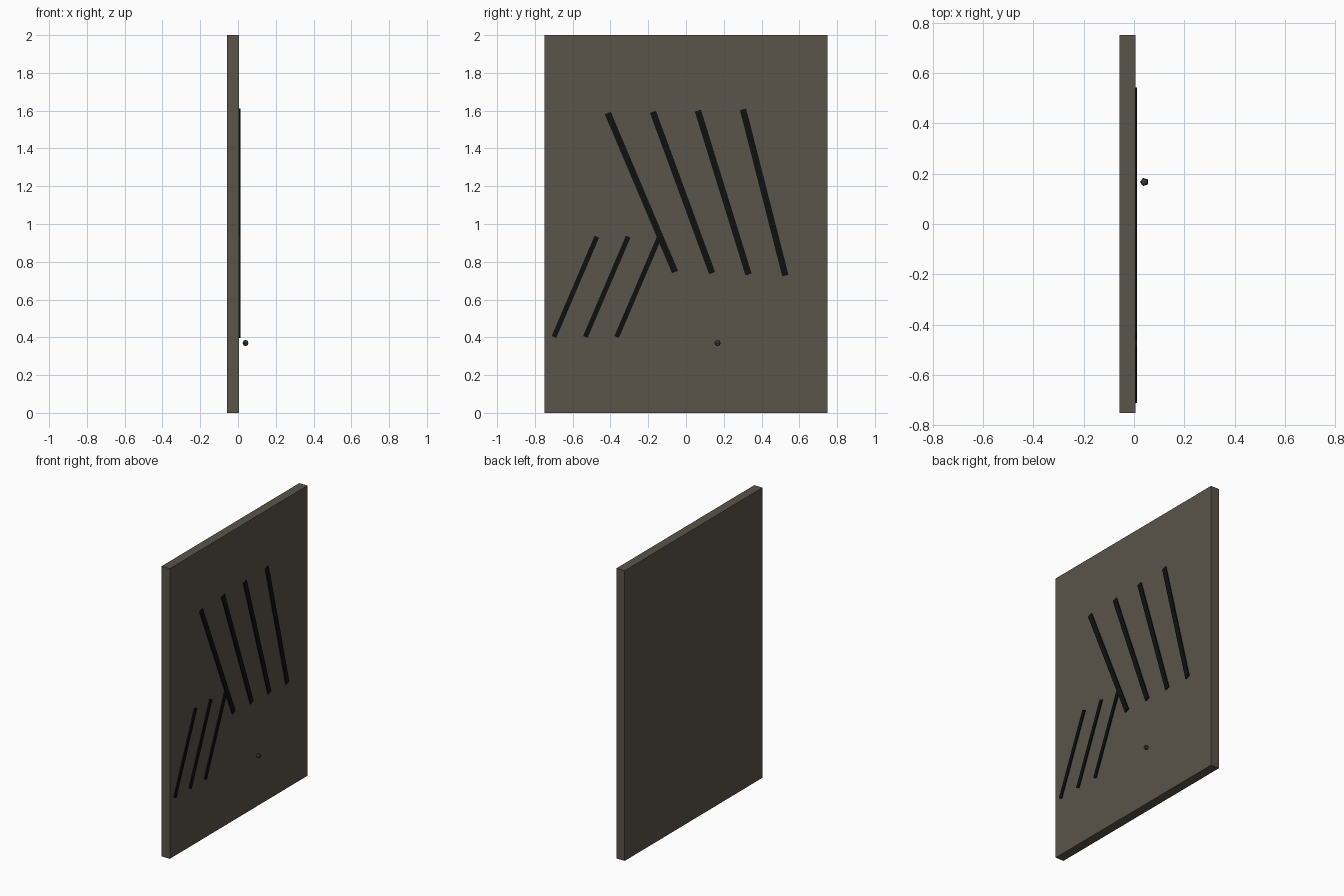
import bpy, bmesh, math
from mathutils import Matrix, Vector

if "Cube" in bpy.data.objects:
    bpy.data.objects.remove(bpy.data.objects["Cube"])


def material(name, rgb):
    m = bpy.data.materials.new(name)
    m.diffuse_color = (*rgb, 1)
    m.use_nodes = True
    m.node_tree.nodes["Principled BSDF"].inputs["Base Color"].default_value = m.diffuse_color
    return m


STONE = material("warm grey stone", (0.102, 0.089, 0.067))
BLACK = material("black groove", (0.005, 0.005, 0.005))
DARK = material("dark grey", (0.055, 0.052, 0.047))

FACE_X = 0.005   # face of the slab that carries the strips
BACK_X = -0.058


def box(name, size, matrix, mat):
    bm = bmesh.new()
    bmesh.ops.create_cube(bm, size=1, matrix=matrix @ Matrix.Diagonal((*size, 1)))
    return finish(name, bm, mat)


def finish(name, bm, mat):
    mesh = bpy.data.meshes.new(name)
    bm.to_mesh(mesh)
    bm.free()
    mesh.materials.append(mat)
    ob = bpy.data.objects.new(name, mesh)
    bpy.context.collection.objects.link(ob)
    return ob


def strip(name, top, bottom, width):
    """Thin bar on the slab face between two (y, z) points."""
    a, b = Vector((0, *top)), Vector((0, *bottom))
    d = a - b
    mid = (a + b) / 2
    mid.x = FACE_X + 0.003
    turn = Matrix.Rotation(math.atan2(-d.y, d.z), 4, 'X')
    box(name, (0.008, width, d.length), Matrix.Translation(mid) @ turn, BLACK)


# Upright slab
box("slab", (FACE_X - BACK_X, 1.5, 2),
    Matrix.Translation(((FACE_X + BACK_X) / 2, 0, 1)), STONE)

# Four long strips, fanning slightly
for i, (top, bottom) in enumerate([
        ((-0.414, 1.587), (-0.058, 0.746)), ((-0.175, 1.594), (0.138, 0.740)),
        ((0.063, 1.600), (0.331, 0.733)), ((0.302, 1.607), (0.526, 0.727))]):
    strip(f"long_strip_{i + 1}", top, bottom, 0.034)

# Three short parallel strips leaning the other way
for i in range(3):
    y = 0.166 * i
    strip(f"short_strip_{i + 1}", (-0.472 + y, 0.933), (-0.699 + y, 0.402), 0.026)

# Small faceted knob floating in front of the face
bm = bmesh.new()
bmesh.ops.create_uvsphere(bm, u_segments=5, v_segments=4, radius=0.017,
                          matrix=Matrix.Translation((0.041, 0.167, 0.37))
                          @ Matrix.Rotation(math.pi / 2, 4, 'Z'))
finish("knob", bm, DARK)
